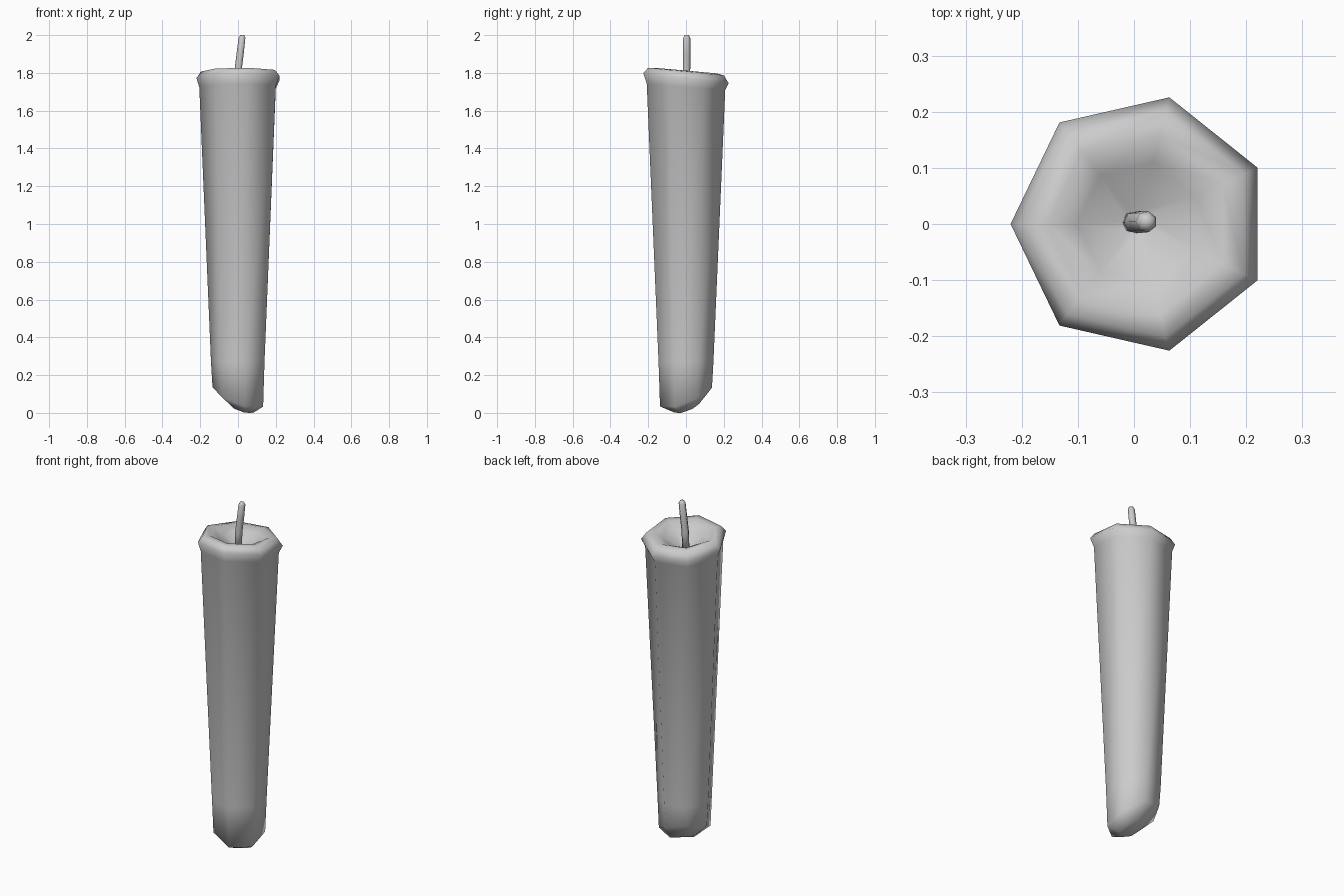
import bpy, bmesh, math
from mathutils import Vector

if "Cube" in bpy.data.objects:
    bpy.data.objects.remove(bpy.data.objects["Cube"])

wax = bpy.data.materials.new("grey_wax")
wax.diffuse_color = (0.6, 0.6, 0.6, 1)
wax.use_nodes = True
wax.node_tree.nodes["Principled BSDF"].inputs["Base Color"].default_value = wax.diffuse_color


def loft(name, rings, mat):
    """Bridge a list of closed point rings, capping both ends."""
    bm = bmesh.new()
    loops = [[bm.verts.new(p) for p in ring] for ring in rings]
    n = len(loops[0])
    for a, b in zip(loops, loops[1:]):
        for i in range(n):
            j = (i + 1) % n
            bm.faces.new((a[i], a[j], b[j], b[i]))
    bm.faces.new(loops[0][::-1])
    # the last ring closes to a centre point
    centre = sum((v.co for v in loops[-1]), Vector()) / n
    tip = bm.verts.new(centre)
    for i in range(n):
        bm.faces.new((loops[-1][i], loops[-1][(i + 1) % n], tip))
    bmesh.ops.recalc_face_normals(bm, faces=bm.faces)
    me = bpy.data.meshes.new(name)
    bm.to_mesh(me)
    bm.free()
    me.materials.append(mat)
    for p in me.polygons:
        p.use_smooth = True
    ob = bpy.data.objects.new(name, me)
    bpy.context.collection.objects.link(ob)
    return ob


def ring(r, cx, cy, z, sx, sy, sides):
    """Regular polygon with a corner on -x, on a plane sloped by sx, sy."""
    pts = []
    for i in range(sides):
        a = math.pi + math.tau * i / sides
        x, y = cx + r * math.cos(a), cy + r * math.sin(a)
        pts.append(Vector((x, y, max(0, z + sx * x + sy * y))))
    return pts


# Candle body: slanted stub end, tapered sides, rolled rim, dished top
body = [
    (0.066, 0.021, 0.005, 0.033, -0.30, 0.36),
    (0.141, 0.006, 0.0, 0.095, -0.30, 0.36),
    (0.149, 0.006, 0.0, 0.27, 0, 0),
    (0.213, 0.008, 0.0, 1.725, 0, -0.08),
    (0.2315, 0.0115, 0.0, 1.772, 0, -0.12),
    (0.206, 0.010, 0.0, 1.807, 0, -0.10),
    (0.165, 0.010, 0.0, 1.812, 0, -0.09),
    (0.112, 0.010, 0.0, 1.785, 0, -0.08),
    (0.02, 0.005, 0.004, 1.72, 0, 0),
]
loft("candle_body", [ring(*b, 7) for b in body], wax)

# Wick: thin bent tube with a rounded tip
wick = [
    (0.020, -0.001, 0.003, 1.70),
    (0.020, 0.002, 0.003, 1.82),
    (0.020, 0.012, 0.004, 1.90),
    (0.019, 0.022, 0.004, 1.985),
    (0.011, 0.023, 0.004, 2.0),
]
loft("wick", [ring(r, x, y, z, 0, 0, 7) for r, x, y, z in wick], wax)
